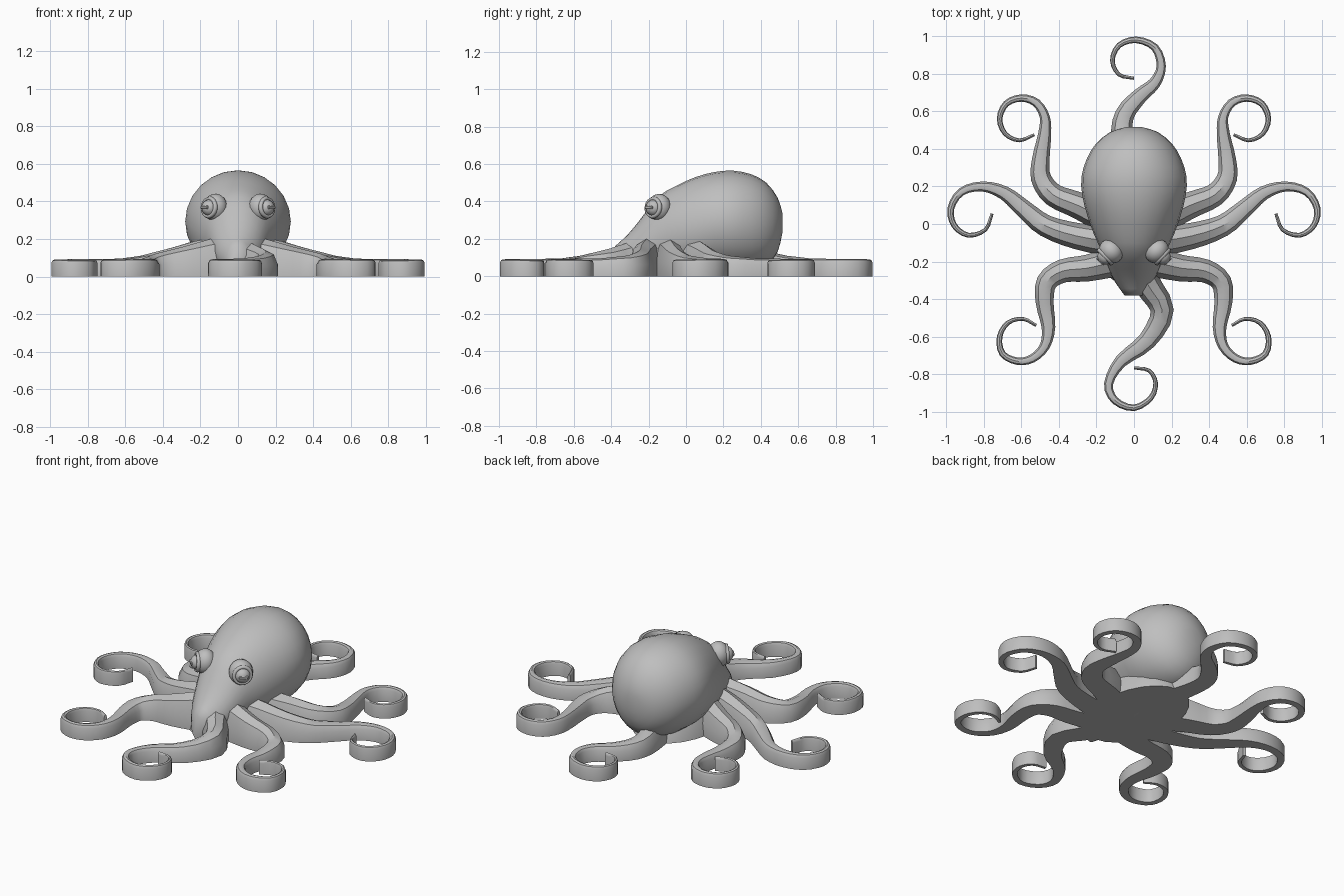
import bpy
import bmesh
import math
from mathutils import Vector, Matrix

cube = bpy.data.objects.get("Cube")
if cube:
    bpy.data.objects.remove(cube, do_unlink=True)

# One plain grey for the whole animal
GREY = (0.52, 0.52, 0.52, 1.0)
skin = bpy.data.materials.new("plain grey")
skin.use_nodes = True
skin.diffuse_color = GREY
skin.node_tree.nodes["Principled BSDF"].inputs["Base Color"].default_value = GREY


def finish(bm, name, mirror=False, angle=40):
    """Turn a bmesh into a named, smooth shaded object."""
    bmesh.ops.recalc_face_normals(bm, faces=bm.faces)
    mesh = bpy.data.meshes.new(name)
    bm.to_mesh(mesh)
    bm.free()
    mesh.materials.append(skin)
    obj = bpy.data.objects.new(name, mesh)
    bpy.context.collection.objects.link(obj)
    bpy.ops.object.select_all(action="DESELECT")
    obj.select_set(True)
    bpy.context.view_layer.objects.active = obj
    bpy.ops.object.shade_smooth_by_angle(angle=math.radians(angle))
    if mirror:
        obj.modifiers.new("mirror", "MIRROR").use_mirror_merge = False
    return obj


def loft(rings):
    """Skin a list of closed rings and cap both ends."""
    bm = bmesh.new()
    rows = [[bm.verts.new(p) for p in ring] for ring in rings]
    count = len(rows[0])
    for a, b in zip(rows, rows[1:]):
        for i in range(count):
            j = (i + 1) % count
            bm.faces.new((a[i], a[j], b[j], b[i]))
    bm.faces.new(rows[0])
    bm.faces.new(rows[-1])
    return bm


def spline(points, steps):
    """Smooth curve through control points of any dimension."""
    pts = [Vector(p) for p in points]
    pts = [pts[0] * 2 - pts[1]] + pts + [pts[-1] * 2 - pts[-2]]
    out = []
    for a, b, c, d in zip(pts, pts[1:], pts[2:], pts[3:]):
        for k in range(steps):
            t = k / steps
            out.append(b + (c - a) * (t / 2)
                       + (a * 2 - b * 5 + c * 4 - d) * (t * t / 2)
                       + (b * 3 - a - c * 3 + d) * (t ** 3 / 2))
    return out + [pts[-2]]


def lookup(table, x):
    """Linear interpolation in a short table."""
    for (xa, ya), (xb, yb) in zip(table, table[1:]):
        if x <= xb:
            return ya + (yb - ya) * (x - xa) / (xb - xa)
    return table[-1][1]


# Arm size as a function of the distance from the curled tip
HALF_WIDTH = [(0, .008), (.45, .02), (.6, .026), (.8, .044), (.95, .055), (1.15, .068), (1.5, .09)]
HEIGHT = [(0, .085), (.3, .09), (.8, .095), (.95, .11), (1.12, .15), (1.3, .2), (1.5, .22)]
SHOULDER = [(0, .8), (.6, .78), (1.1, .45), (1.5, .35)]


def arm(name, path, mirror=False):
    """Flat-bottomed tapering arm that follows a plan path from root to tip."""
    pts = spline(path, 3)
    dist = [0.0]
    for a, b in zip(pts[::-1], pts[-2::-1]):
        dist.append(dist[-1] + (a - b).length)
    dist.reverse()
    rings = []
    for i, (p, d) in enumerate(zip(pts, dist)):
        tangent = pts[min(i + 1, len(pts) - 1)] - pts[max(i - 1, 0)]
        side = Vector((-tangent.y, tangent.x)).normalized()
        w, h, s = (lookup(t, d) for t in (HALF_WIDTH, HEIGHT, SHOULDER))
        bevel = s + (1 - s) * .75
        section = [(-1, 0), (-1, s), (-.65, bevel), (0, 1), (.65, bevel), (1, s), (1, 0)]
        rings.append([(p.x + side.x * u * w, p.y + side.y * u * w, v * h) for u, v in section])
    finish(loft(rings), name, mirror)


arm("front_arm", [(0, -.12), (.06, -.3), (.15, -.46), (.07, -.62), (-.07, -.73), (-.135, -.85),
                  (-.1, -.94), (0, -.978), (.09, -.925), (.115, -.845), (.08, -.78), (0, -.765)])
arm("back_arm", [(0, .2), (-.06, .45), (-.05, .58), (.03, .68), (.11, .75), (.145, .84),
                 (.11, .94), (.01, .98), (-.08, .95), (-.115, .87), (-.08, .795), (0, .775)])
arm("middle_arms", [(.08, -.1), (.3, -.065), (.47, -.01), (.58, .075), (.69, .165), (.81, .2),
                    (.92, .17), (.975, .08), (.955, -.01), (.88, -.06), (.79, -.03), (.755, .055)], True)
arm("front_side_arms", [(.1, -.2), (.25, -.235), (.38, -.25), (.465, -.31), (.475, -.42),
                        (.455, -.55), (.475, -.65), (.54, -.715), (.62, -.73), (.7, -.69),
                        (.715, -.6), (.67, -.525), (.59, -.505), (.52, -.54)], True)
arm("back_side_arms", [(.13, .02), (.3, .1), (.43, .155), (.495, .245), (.495, .35),
                       (.475, .48), (.475, .57), (.52, .645), (.6, .67), (.68, .64),
                       (.715, .56), (.685, .48), (.61, .445), (.53, .475)], True)

# Body: oval sections along y, each (y, top, bottom, half width)
sections = [(-.38, .16, 0, .05), (-.31, .225, 0, .1), (-.24, .31, 0, .135), (-.15, .425, 0, .17),
            (-.05, .485, 0, .215), (.05, .53, 0, .25), (.15, .557, .02, .275), (.25, .565, .02, .28),
            (.35, .545, .03, .25), (.43, .5, .06, .2), (.49, .42, .13, .125), (.515, .34, .23, .045)]
SIDES = 24
turns = [math.tau * i / SIDES for i in range(SIDES)]
rings = []
for y, top, bottom, half in spline(sections, 2):
    mid, rise = (top + bottom) / 2, (top - bottom) / 2
    rings.append([(half * math.cos(a), y, mid + rise * math.sin(a)) for a in turns])
finish(loft(rings), "body", angle=60)

# Skirt of skin joining the arm roots under the body: (z, x radius, y radius)
skirt = [(0, .24, .36), (.1, .225, .33), (.18, .18, .28), (.26, .1, .21)]
finish(loft([[(rx * math.cos(a), .02 + ry * math.sin(a), z) for a in turns]
             for z, rx, ry in skirt]), "skirt", angle=50)

# Eyes face outward and forward
look = Vector((.72, -.68, .08)).normalized()
eye = Matrix.Translation((.125, -.148, .368)) @ look.to_track_quat("Z", "Y").to_matrix().to_4x4()


def place(offset, scale=(1, 1, 1)):
    return eye @ Matrix.Translation(offset) @ Matrix.Diagonal((*scale, 1))


bm = bmesh.new()
bmesh.ops.create_uvsphere(bm, u_segments=20, v_segments=12, radius=.068,
                          matrix=place((0, 0, -.005), (1, 1.08, .9)))
finish(bm, "eye_sockets", True, 60)

bm = bmesh.new()
bmesh.ops.create_uvsphere(bm, u_segments=18, v_segments=10, radius=.045, matrix=place((0, -.005, .033)))
finish(bm, "eyeballs", True, 60)

# Eyelid: a ring lofted around the eyeball
bm = bmesh.new()
grid = [[bm.verts.new(eye @ Vector(((.048 + .011 * math.cos(b)) * math.cos(a),
                                    (.048 + .011 * math.cos(b)) * math.sin(a) - .004,
                                    .038 + .014 * math.sin(b))))
         for b in turns[::4]] for a in turns]
for i, row in enumerate(grid):
    following = grid[(i + 1) % SIDES]
    for j in range(len(row)):
        k = (j + 1) % len(row)
        bm.faces.new((row[j], row[k], following[k], following[j]))
finish(bm, "eyelids", True, 70)

# Slit pupil: a raised horizontal bar
bm = bmesh.new()
bmesh.ops.create_cube(bm, size=1, matrix=place((0, -.006, .073), (.052, .018, .014)))
bmesh.ops.bevel(bm, geom=bm.edges[:], offset=.004, segments=1, affect="EDGES")
finish(bm, "slit_pupils", True, 30)
